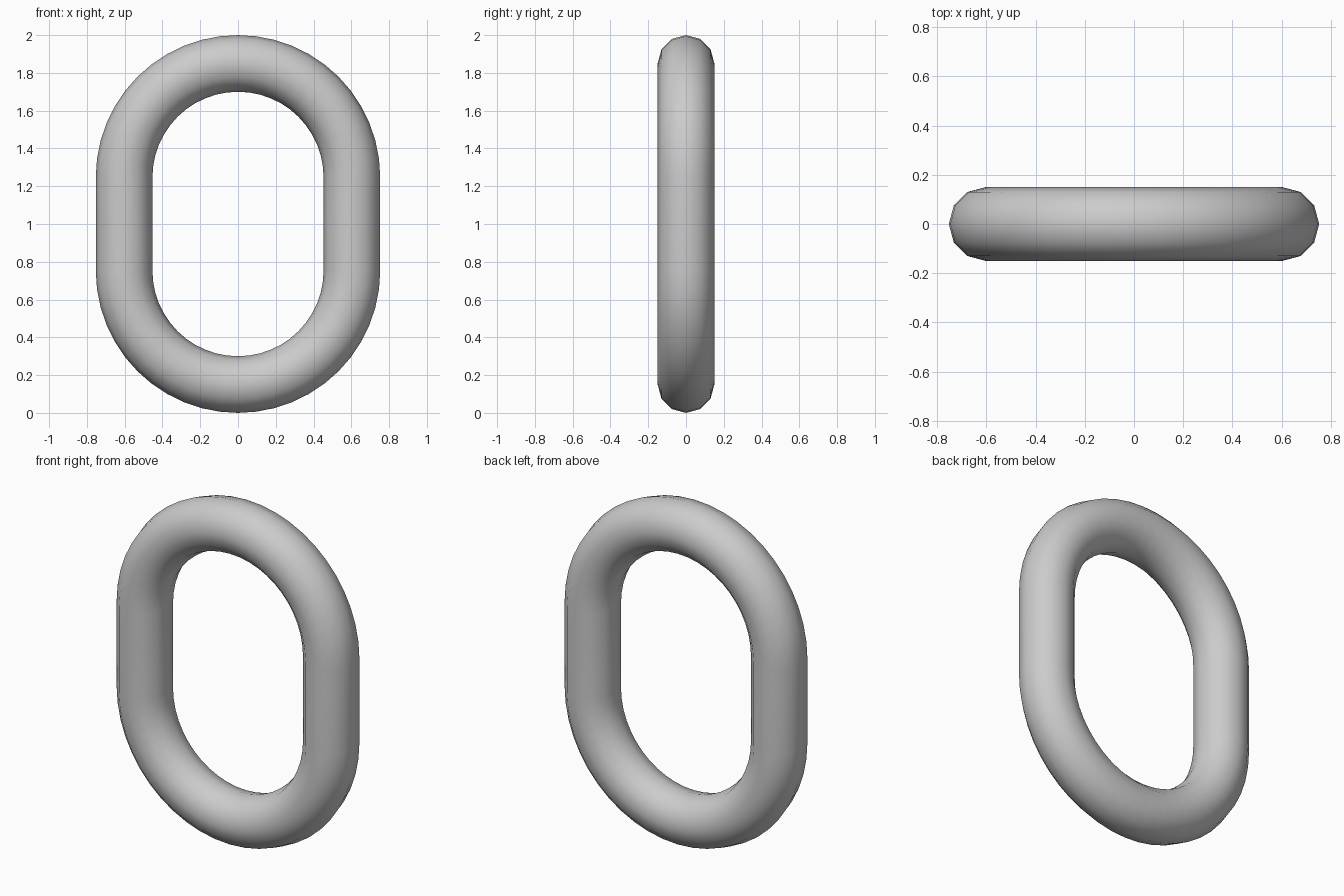
import bpy, bmesh
from math import sin, cos, pi

if "Cube" in bpy.data.objects:
    bpy.data.objects.remove(bpy.data.objects["Cube"])

TUBE_R, SIDES, ARC_STEPS = 0.15, 12, 24
BEND_R, HALF_STRAIGHT, MID_Z = 0.603, 0.247, 1.0

# Stadium-shaped centre line: angle plus bend centre for each ring
rings = []
for start, cz in ((0, MID_Z + HALF_STRAIGHT), (pi, MID_Z - HALF_STRAIGHT)):
    rings += [(start + pi * i / ARC_STEPS, cz) for i in range(ARC_STEPS + 1)]

# Round section swept around the centre line
bm = bmesh.new()
loops = []
for a, cz in rings:
    loop = []
    for j in range(SIDES):
        t = 2 * pi * j / SIDES
        r = BEND_R + TUBE_R * cos(t)
        loop.append(bm.verts.new((r * cos(a), TUBE_R * sin(t), cz + r * sin(a))))
    loops.append(loop)
for i, lo in enumerate(loops):
    nx = loops[(i + 1) % len(loops)]
    for j in range(SIDES):
        k = (j + 1) % SIDES
        bm.faces.new((lo[j], lo[k], nx[k], nx[j]))
bmesh.ops.recalc_face_normals(bm, faces=bm.faces)

mesh = bpy.data.meshes.new("chain_link")
bm.to_mesh(mesh)
bm.free()
mesh.shade_smooth()
link = bpy.data.objects.new("chain_link", mesh)
bpy.context.collection.objects.link(link)
